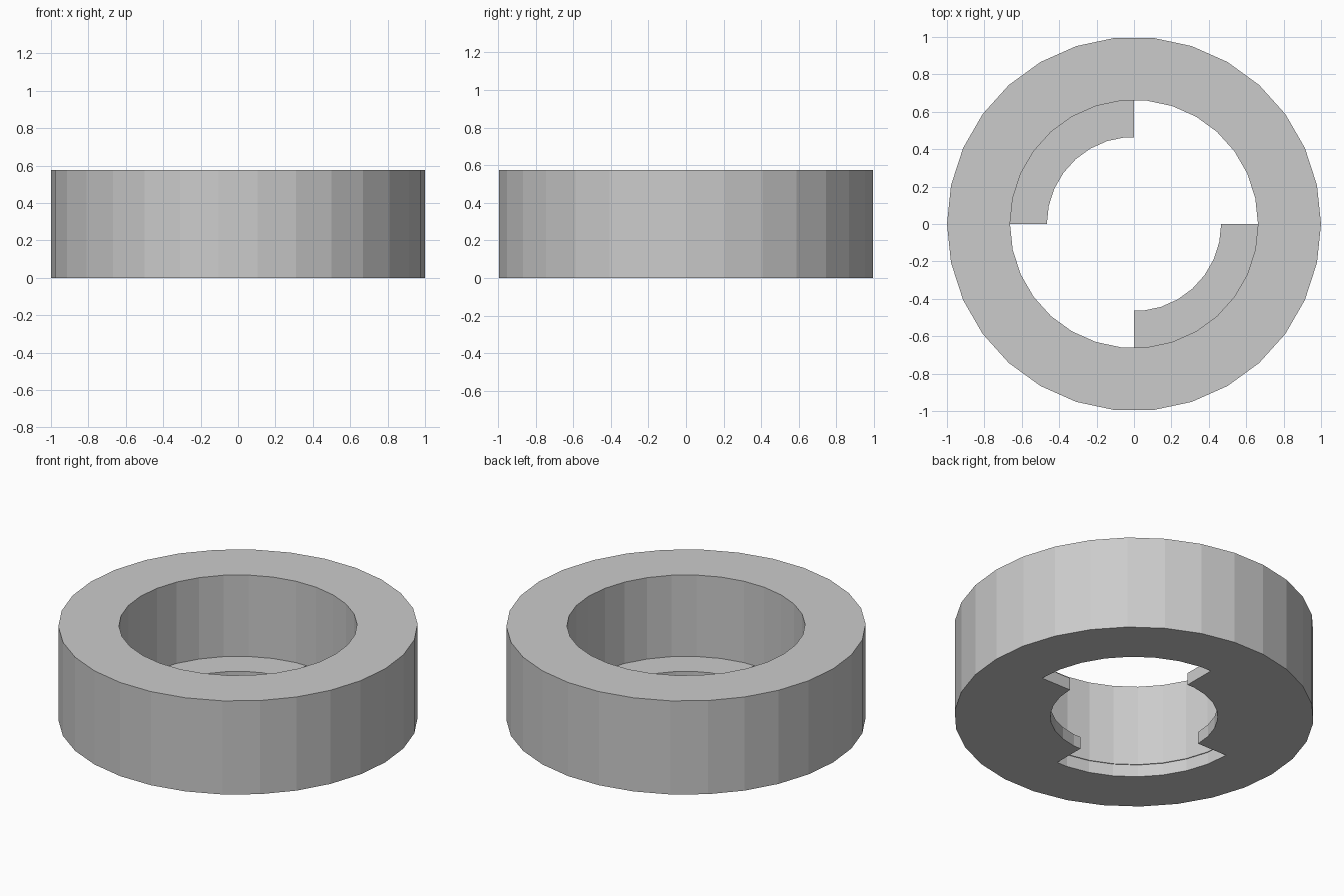
import bpy, bmesh
from math import cos, sin, radians

if "Cube" in bpy.data.objects:
    bpy.data.objects.remove(bpy.data.objects["Cube"])

H, T = 0.575, 0.075                        # full height, lip thickness
R_OUT, R_BORE, R_SLOT, R_LIP = 1.0, 0.663, 0.668, 0.466

# Cross-sections (radius, z): open slot quadrants and lipped quadrants
OPEN = [(R_OUT, 0), (R_OUT, H), (R_BORE, H), (R_BORE, T), (R_SLOT, T), (R_SLOT, 0)]
LIPPED = [(R_OUT, 0), (R_OUT, H), (R_BORE, H), (R_BORE, T), (R_LIP, T), (R_LIP, 0), (R_SLOT, 0)]
LIP_END = [(R_BORE, T), (R_SLOT, T), (R_SLOT, 0), (R_LIP, 0), (R_LIP, T)]

# 30-sided ring, with extra cuts at the quadrant borders
angles = sorted(set(range(0, 360, 12)) | {90, 270})
bm = bmesh.new()


def point(p, a):
    r = p[0] if a % 12 == 0 else p[0] * cos(radians(6))
    return bm.verts.new((r * cos(radians(a)), r * sin(radians(a)), p[1]))


# Sweep the right cross-section through each sector
for a, b in zip(angles, angles[1:] + [360]):
    profile = LIPPED if (a // 90) % 2 else OPEN
    for p, q in zip(profile, profile[1:] + profile[:1]):
        bm.faces.new([point(p, a), point(q, a), point(q, b), point(p, b)])

# Radial end faces of the two lips
for a in (0, 90, 180, 270):
    bm.faces.new([point(p, a) for p in LIP_END])

bmesh.ops.remove_doubles(bm, verts=bm.verts, dist=1e-4)
bmesh.ops.recalc_face_normals(bm, faces=bm.faces)
mesh = bpy.data.meshes.new("lipped_ring")
bm.to_mesh(mesh)
bm.free()
ring = bpy.data.objects.new("lipped_ring", mesh)
bpy.context.collection.objects.link(ring)
